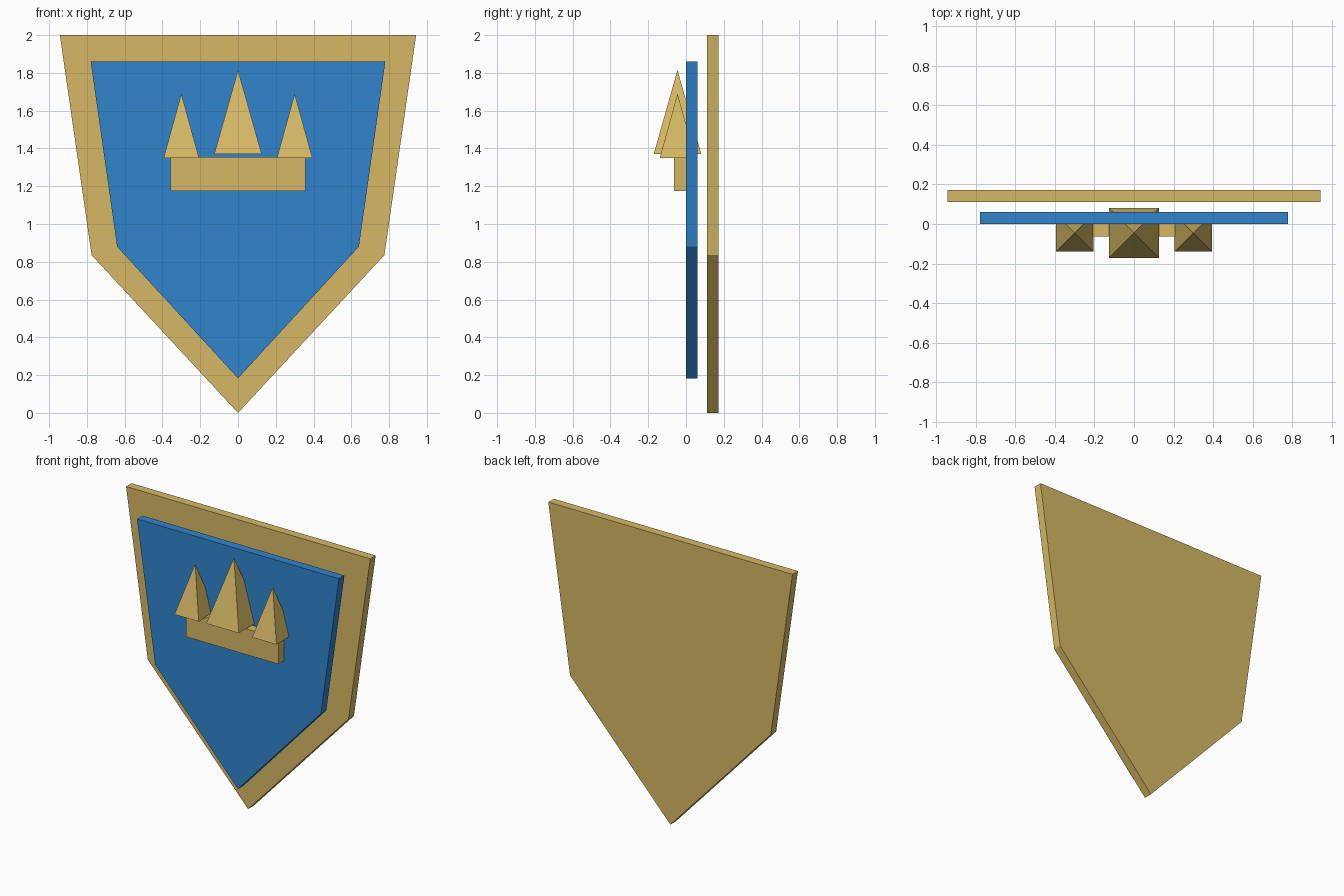
import bpy, bmesh

if "Cube" in bpy.data.objects:
    bpy.data.objects.remove(bpy.data.objects["Cube"])


def material(name, rgb):
    m = bpy.data.materials.new(name)
    m.diffuse_color = (*rgb, 1)
    m.use_nodes = True
    m.node_tree.nodes["Principled BSDF"].inputs["Base Color"].default_value = m.diffuse_color
    return m


GOLD = material("gold", (0.67, 0.485, 0.13))
BLUE = material("blue", (0.03, 0.235, 0.61))


def finish(name, bm, mat):
    bmesh.ops.recalc_face_normals(bm, faces=bm.faces)
    mesh = bpy.data.meshes.new(name)
    bm.to_mesh(mesh)
    bm.free()
    mesh.materials.append(mat)
    obj = bpy.data.objects.new(name, mesh)
    bpy.context.collection.objects.link(obj)


def plate(name, outline, y0, y1, mat):
    """Extrude an x/z outline from y0 to y1."""
    bm = bmesh.new()
    face = bm.faces.new([bm.verts.new((x, y0, z)) for x, z in outline])
    ext = bmesh.ops.extrude_face_region(bm, geom=[face])
    verts = [v for v in ext["geom"] if isinstance(v, bmesh.types.BMVert)]
    bmesh.ops.translate(bm, verts=verts, vec=(0, y1 - y0, 0))
    finish(name, bm, mat)


def shield(top_w, top_z, mid_w, mid_z, tip_z):
    return [(-top_w, top_z), (-mid_w, mid_z), (0, tip_z), (mid_w, mid_z), (top_w, top_z)]


def spike(name, x, y, half, z0, z1, mat):
    """Square pyramid with sides parallel to the axes."""
    bm = bmesh.new()
    base = [bm.verts.new((x + sx * half, y + sy * half, z0))
            for sx, sy in ((-1, -1), (1, -1), (1, 1), (-1, 1))]
    apex = bm.verts.new((x, y, z1))
    bm.faces.new(base)
    for i in range(4):
        bm.faces.new((base[i], base[(i + 1) % 4], apex))
    finish(name, bm, mat)


# Shield plates
plate("shield_back", shield(0.943, 2.0, 0.775, 0.835, 0.0), 0.112, 0.172, GOLD)
plate("shield_field", shield(0.78, 1.86, 0.64, 0.88, 0.183), 0.0, 0.06, BLUE)

# Crown band and its three points
plate("crown_band", [(-0.357, 1.175), (0.357, 1.175), (0.357, 1.355), (-0.357, 1.355)],
      -0.064, 0.03, GOLD)
spike("crown_point_centre", 0, -0.045, 0.126, 1.37, 1.815, GOLD)
for side, label in ((-1, "left"), (1, "right")):
    spike("crown_point_" + label, side * 0.3, -0.045, 0.094, 1.35, 1.69, GOLD)
